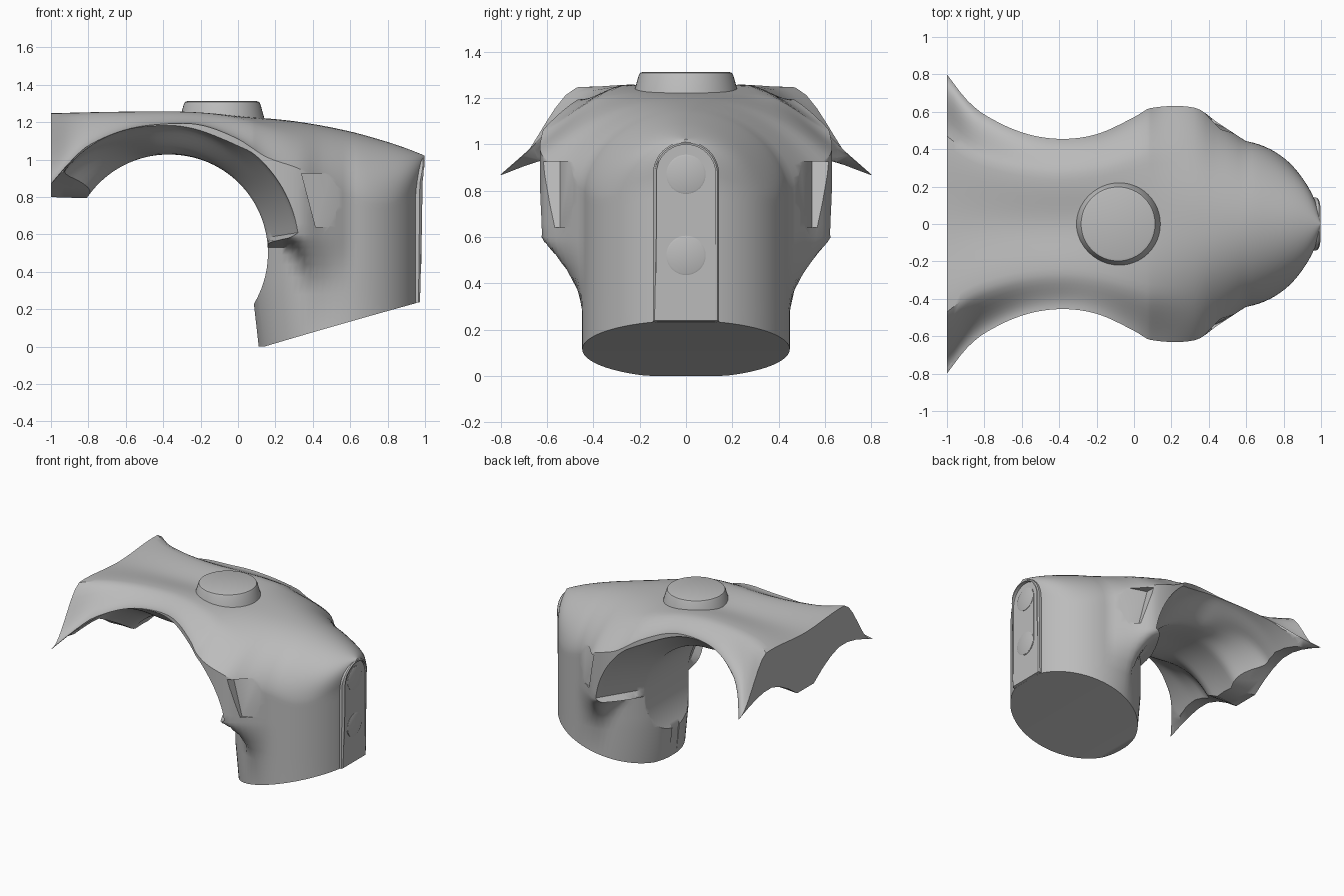
import bpy, bmesh, math

if "Cube" in bpy.data.objects:
    bpy.data.objects.remove(bpy.data.objects["Cube"])

grey = bpy.data.materials.new("plain grey")
grey.use_nodes = True
grey.diffuse_color = (0.5, 0.5, 0.5, 1)
grey.node_tree.nodes["Principled BSDF"].inputs["Base Color"].default_value = (0.5, 0.5, 0.5, 1)


def curve(points, x):
    """Smooth interpolation through (x, value) points."""
    if x <= points[0][0]:
        return points[0][1]
    if x >= points[-1][0]:
        return points[-1][1]
    slopes = []
    for i in range(len(points)):
        a, b = points[max(i - 1, 0)], points[min(i + 1, len(points) - 1)]
        slopes.append((b[1] - a[1]) / (b[0] - a[0]))
    i = max(k for k in range(len(points)) if points[k][0] <= x)
    (x0, v0), (x1, v1) = points[i], points[i + 1]
    h = x1 - x0
    t = (x - x0) / h
    return (v0 * (1 + 2 * t) * (1 - t) ** 2 + slopes[i] * h * t * (1 - t) ** 2
            + v1 * t * t * (3 - 2 * t) + slopes[i + 1] * h * t * t * (t - 1))


def clamp(t):
    return min(max(t, 0), 1)


def smooth(t):
    return clamp(t) ** 2 * (3 - 2 * clamp(t))


def mix(a, b, f):
    return a + (b - a) * f


def loft(name, rings):
    """Skin closed rings of equal length; cap the ends."""
    bm = bmesh.new()
    rows = [[bm.verts.new(p) for p in ring] for ring in rings]
    n = len(rows[0])
    for a, b in zip(rows, rows[1:]):
        for i in range(n):
            j = (i + 1) % n
            bm.faces.new((a[i], a[j], b[j], b[i]))
    bm.faces.new(rows[0])
    bm.faces.new(rows[-1])
    bmesh.ops.remove_doubles(bm, verts=bm.verts, dist=0.0005)
    bmesh.ops.recalc_face_normals(bm, faces=bm.faces)
    mesh = bpy.data.meshes.new(name)
    bm.to_mesh(mesh)
    bm.free()
    mesh.materials.append(grey)
    obj = bpy.data.objects.new(name, mesh)
    bpy.context.collection.objects.link(obj)
    return obj


def activate(obj):
    bpy.ops.object.select_all(action='DESELECT')
    obj.select_set(True)
    bpy.context.view_layer.objects.active = obj


def cut(obj, cutter):
    activate(obj)
    mod = obj.modifiers.new("cut", 'BOOLEAN')
    mod.operation, mod.solver, mod.object = 'DIFFERENCE', 'EXACT', cutter
    bpy.ops.object.modifier_apply(modifier=mod.name)
    bpy.data.objects.remove(cutter)


def finish(obj):
    activate(obj)
    bpy.ops.object.shade_smooth_by_angle(angle=math.radians(35))


# Guide curves along the length
EDGE_Y = [(-1, .80), (-.9, .67), (-.8, .585), (-.6, .49), (-.4, .455), (-.2, .48),
          (0, .57), (.09, .62), (.33, .62), (.45, .54), (.6, .442)]
EDGE_Z = [(-1, .87), (-.9, .985), (-.8, 1.075), (-.6, 1.16), (-.4, 1.19), (-.2, 1.185),
          (0, 1.11), (.15, 1.015), (.33, .95), (.45, .88), (.6, .8), (.8, .76), (.97, .86)]
CREST_Z = [(-1, 1.222), (-.6, 1.23), (0, 1.228), (.3, 1.205), (.6, 1.15), (.8, 1.09), (1, 1.01)]
COL_X, COL_R, TOP_N, BASE_N = .525, .448, 40, 16


def lean(x, z):
    """Push the upper nose forward and tuck the column's back edge in at the bottom."""
    tuck = .17 * clamp((.21 - z) / .21) * .21 * (COL_X + COL_R - x)
    return x + .025 * smooth((z - .8) / .2) * smooth((x - .65) / .3) + tuck


def section(x):
    """Closed outline of the body at one station."""
    w = math.sqrt(max(COL_R ** 2 - (x - COL_X) ** 2, 0))
    ye = w if x > .6 else curve(EDGE_Y, x)
    ze, zc = curve(EDGE_Z, x), curve(CREST_Z, x)
    rear, column = x < -.78, x > COL_X - COL_R
    floor = ze - .004 if rear else max((x - .11) * .276, 0) if column else .62
    middle, nose = smooth((x + .4) / .8), smooth((x - .3) / .35)
    top = []
    for i in range(TOP_N + 1):
        s = math.sin(math.pi * (i / TOP_N - .5))
        t = abs(s)
        vault = 1 - max(1 - t * t, 0) ** .55
        drop = mix(smooth((t - .57) / .43), mix(t ** 2.3, vault, nose), middle)
        bump = .026 * (1 - middle) * smooth(t / .52) * (1 - smooth((t - .55) / .4))
        z = zc - (zc - ze) * drop + bump
        top.append((lean(x, z), s * ye, z))
    # flare underside: abrupt at the arch, a long cove further forward
    low = mix(.53, .25, smooth((x - .24) / .2))
    wall = []
    for z in [ze + (.6 - ze) * k / 6 for k in range(1, 7)] + [.58, .56, .53, .49, .44, .37, .28, 0]:
        y = mix(w, ye, smooth((z - low) / (.6 - low))) if column else ye
        if not rear and not column and z < .59:
            y = .05
        wall.append((y, max(z, floor)))
    base = []
    for i in range(1, BASE_N):
        y = wall[-1][0] * (1 - 2 * i / BASE_N)
        z = floor
        if rear:
            scallop = [(0, .80), (.1, .80), (.2, .87), (.38, .955), (.55, .95), (.8, .87)]
            z = min(curve(scallop, abs(y)), floor + .1)
        base.append((lean(x, z), y, z))
    return (top + [(lean(x, z), y, z) for y, z in wall] + base
            + [(lean(x, z), -y, z) for y, z in reversed(wall)])


# Body: lofted shell from the flared tail to the rounded nose
stations = [-1 + .036 * k for k in range(6)]
stations += [-.785 + .85 * k / 24 for k in range(25)]
stations += [COL_X - (COL_R - .002) * math.cos(math.pi * k / 40) for k in range(41)]
body = loft("body_shell", [section(x) for x in stations])

# Wheel tunnel: flared opening across the body, plain below the flares
TUNNEL = [(0, .53), (.24, .53), (.3, .555), (.36, .605), (.42, .66),
          (.46, .685), (.55, .70), (.7, .715), (.85, .73), (1, .74)]


def tunnel_point(y, angle):
    c, s = math.cos(angle), math.sin(angle)
    r = curve(TUNNEL, abs(y))
    r += (.71 - r) * smooth(-1.2 * c) * smooth((abs(y) - .12) / .22)
    if c > 0:
        r = mix(r, .53 + .17 * clamp((abs(y) - .25) / .37), smooth(1.3 * c))
        r = mix(.53, r, smooth((r * s - .05) / .04))
    return (-.37 + r * c, y, .5 + r * s)


cut(body, loft("tunnel_cutter", [[tunnel_point(k / 40, a * math.tau / 120) for a in range(120)]
                                 for k in range(-40, 41)]))

# Side vents: shallow slanted notches behind the flares
for side in (1, -1):
    def vent(shift, z):
        plan = [(.34 + shift, .545), (.66, .445), (.8, .8), (.34 + shift, .8)]
        return [(x, side * y, z) for x, y in plan]
    cut(body, loft("vent_cutter", [vent(0, .925), vent(.075, .64)]))


def stadium(x, r, low, high, round_base):
    """Upright rounded outline facing the nose."""
    pts = [(x, r * math.cos(math.pi * k / 20), high + r * math.sin(math.pi * k / 20)) for k in range(21)]
    if round_base:
        return pts + [(x, -r * math.cos(math.pi * k / 20), low - r * math.sin(math.pi * k / 20))
                      for k in range(21)]
    return pts + [(x, -r, low), (x, r, low)]


# Nose channel, cut through the leaning peak
cut(body, loft("channel_cutter", [stadium(x, .128, .1, .87, False) for x in (.955, 1.1)]))
finish(body)

# Cap on the roof
profile = [(.235, 1.19), (.222, 1.235), (.205, 1.295), (.198, 1.308), (.186, 1.312)]
cap = loft("roof_cap", [[(-.085 + r * math.cos(a * math.tau / 48), r * math.sin(a * math.tau / 48), z)
                         for a in range(48)] for r, z in profile])
finish(cap)

# Nose rim following the lean of the peak
rim_rings = [stadium(x, r, low, .87, False) for x, r, low in ((.86, .143, .215), (.965, .143, .236), (.973, .136, .238))]
rim = loft("nose_rim", [[(lean(x, z), y, z) for x, y, z in ring] for ring in rim_rings])
cut(rim, loft("rim_cutter", [stadium(x, .128, .1, .87, False) for x in (.84, 1.1)]))
finish(rim)

# Sunken plate, inset strip and two round lamps
finish(loft("nose_plate", [stadium(.9, .13, .22, .87, False), stadium(.972, .13, .238, .87, False)]))
finish(loft("lamp_strip", [stadium(x, .088, .52, .87, True) for x in (.95, .975)]))
for name, z in (("upper_lamp", .87), ("lower_lamp", .52)):
    finish(loft(name, [stadium(x, r, z, z, True) for x, r in ((.95, .085), (.977, .085), (.98, .078))]))
